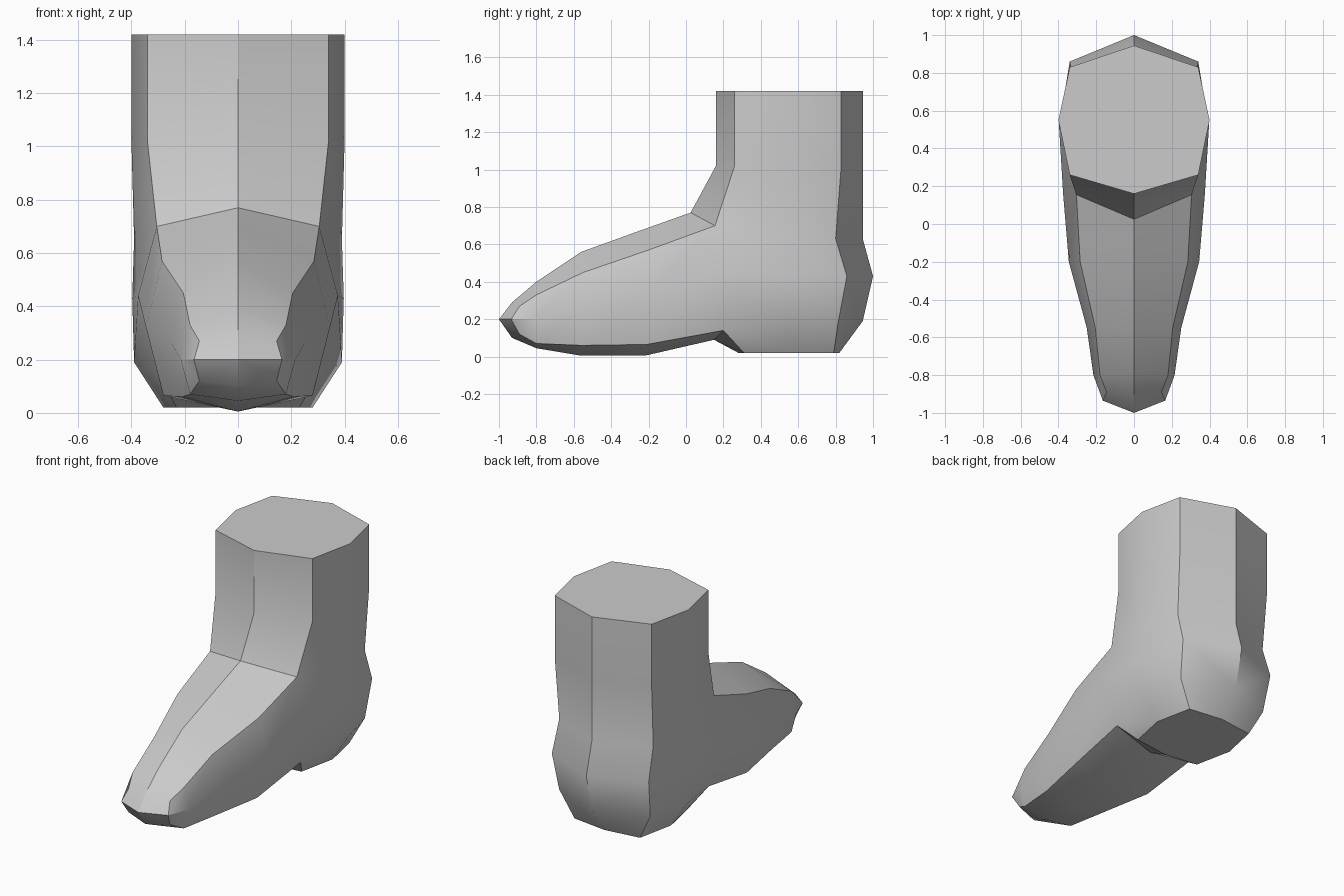
import bpy, bmesh

if "Cube" in bpy.data.objects:
    bpy.data.objects.remove(bpy.data.objects["Cube"])

# Leg and heel half: rows from top to ground, each (front corner, side, back corner)
leg = [
    [(.34, .26, 1.42), (.40, .55, 1.42), (.34, .83, 1.42)],
    [(.34, .26, 1.02), (.40, .55, 1.02), (.34, .83, 1.02)],
    [(.305, .155, .70), (.39, .53, .65), (.33, .80, .63)],
    [(.375, .155, .44), (.397, .52, .43), (.34, .86, .43)],
    [(.30, .20, .14), (.39, .54, .19), (.32, .815, .19)],
    [(.23, .31, .02), (.28, .55, .02), (.23, .79, .02)],
]
# Foot half: stations from instep to toe, each (top corner, side, sole corner)
foot = [
    [(.285, -.20, .57), (.345, -.20, .32), (.28, -.21, .065)],
    [(.205, -.55, .45), (.25, -.55, .26), (.21, -.56, .06)],
    [(.18, -.80, .33), (.215, -.80, .20), (.18, -.80, .07)],
    [(.145, -.89, .27), (.165, -.935, .20), (.145, -.89, .12)],
]
# Centre-line outline (y, z): down the front, round the toe, along the sole, up the back
outline = [(.16, 1.42), (.16, 1.02), (.025, .77), (-.20, .69), (-.56, .56),
           (-.80, .40), (-.93, .29), (-1, .20), (-.93, .10), (-.80, .045),
           (-.56, .005), (-.22, .005), (.15, .09), (.28, .02), (.82, .02),
           (.945, .19), (1, .43), (.945, .63), (.945, 1.02), (.945, 1.42)]

bm = bmesh.new()


def make(rows):
    return [[bm.verts.new(p) for p in row] for row in rows]


def skin(rows):
    for a, b in zip(rows, rows[1:]):
        for i in range(len(a) - 1):
            bm.faces.new((a[i], a[i + 1], b[i + 1], b[i]))


# Side walls of leg and foot
L, F = make(leg), make(foot)
skin(L)
skin([[L[2][0], L[3][0], L[4][0]]] + F)

# Middle strip joining the corner line to the centre line, including both end caps
edge = ([r[0] for r in L[:3]] + [s[0] for s in F] + [F[-1][1]]
        + [s[2] for s in reversed(F)] + [L[4][0], L[5][0]]
        + [r[2] for r in reversed(L)])
mid = [bm.verts.new((0, y, z)) for y, z in outline]
for i in range(len(mid)):
    j = (i + 1) % len(mid)
    bm.faces.new((mid[i], mid[j], edge[j], edge[i]))
for row in (L[0], L[5]):
    bm.faces.new(row)

# Mirror to the other half
bmesh.ops.mirror(bm, geom=bm.verts[:] + bm.edges[:] + bm.faces[:],
                 merge_dist=.0005, axis='X')
bmesh.ops.remove_doubles(bm, verts=bm.verts[:], dist=.0005)
bmesh.ops.recalc_face_normals(bm, faces=bm.faces[:])

mesh = bpy.data.meshes.new("boot")
bm.to_mesh(mesh)
bm.free()
boot = bpy.data.objects.new("boot", mesh)
bpy.context.collection.objects.link(boot)
bpy.context.view_layer.objects.active = boot
boot.select_set(True)
bpy.ops.object.shade_smooth_by_angle(angle=.5236)
